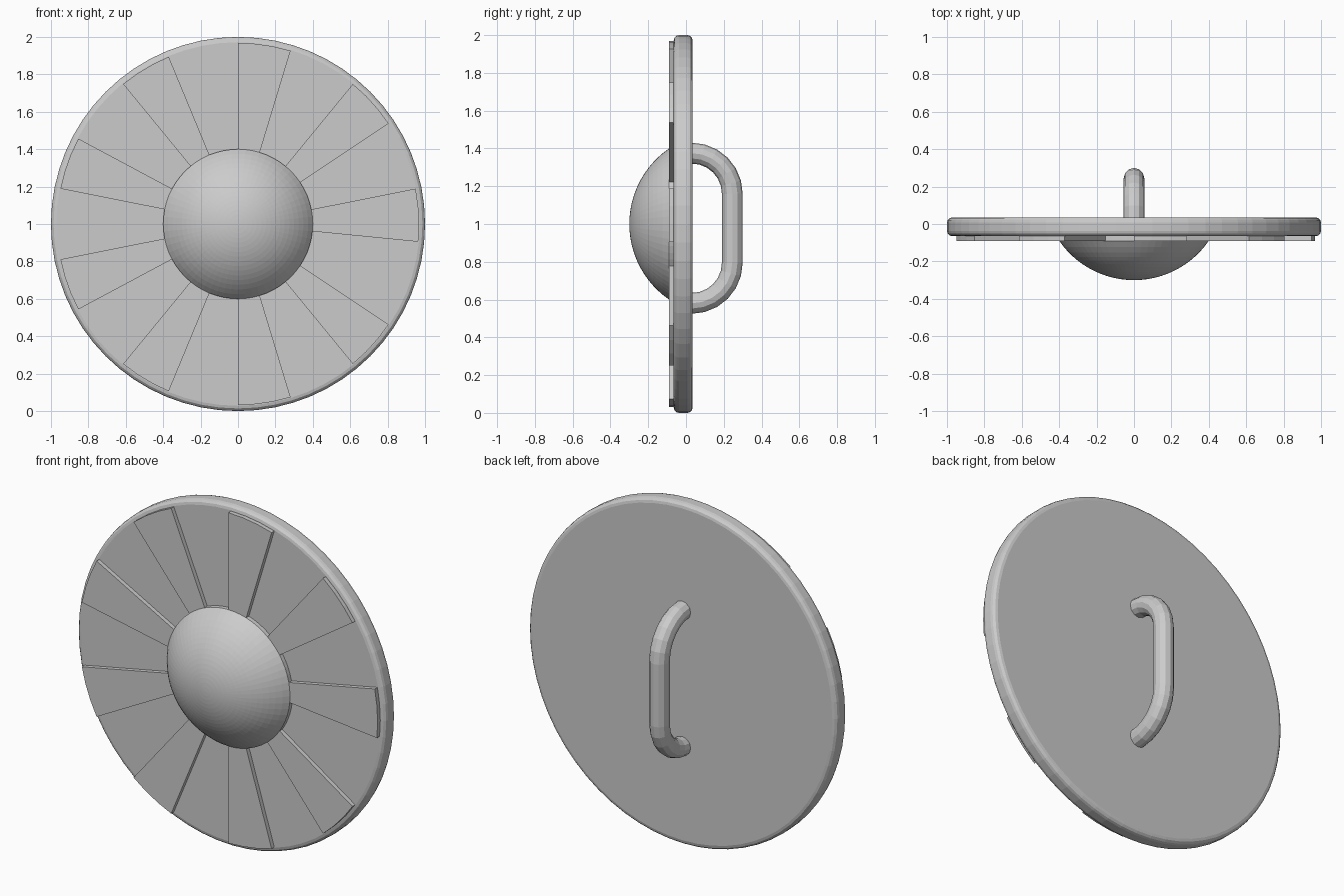
import bpy
import bmesh
from math import sin, cos, pi, sqrt

if "Cube" in bpy.data.objects:
    bpy.data.objects.remove(bpy.data.objects["Cube"])

SEG = 64          # sides of the disc
CZ = 1.0          # height of the disc centre

grey = bpy.data.materials.new("plain grey")
grey.diffuse_color = (0.6, 0.6, 0.6, 1)
grey.use_nodes = True
grey.node_tree.nodes["Principled BSDF"].inputs["Base Color"].default_value = grey.diffuse_color


def finish(name, bm):
    bmesh.ops.recalc_face_normals(bm, faces=bm.faces[:])
    me = bpy.data.meshes.new(name)
    bm.to_mesh(me)
    bm.free()
    me.materials.append(grey)
    ob = bpy.data.objects.new(name, me)
    bpy.context.collection.objects.link(ob)
    return ob


def ring_point(r, y, k):
    a = 2 * pi * k / SEG
    return (r * cos(a), y, CZ + r * sin(a))


def lathe(name, profile):
    """Spin (radius, y) points about the front-back axis and cap both ends."""
    bm = bmesh.new()
    rings = [[bm.verts.new(ring_point(r, y, k)) for k in range(SEG)] for r, y in profile]
    for a, b in zip(rings, rings[1:]):
        for k in range(SEG):
            n = (k + 1) % SEG
            bm.faces.new((a[k], a[n], b[n], b[k]))
    bm.faces.new(rings[0])
    bm.faces.new(rings[-1])
    return finish(name, bm)


# shield disc with rounded rim
front, back, rim = -0.065, 0.035, 0.028
prof = []
for i in range(4):
    t = i * pi / 6
    prof.append((1 - rim + rim * sin(t), front + rim - rim * cos(t)))
prof += [(r, front + back - y) for r, y in reversed(prof)]
lathe("shield_disc", prof)

# central dome: spherical cap with a short skirt down to the disc
edge_r, edge_y, tip_y = 0.40, -0.09, -0.30
h = edge_y - tip_y
R = (edge_r ** 2 + h ** 2) / (2 * h)
dome = [(edge_r, front + 0.01)]
for i in range(16):
    r = edge_r * (1 - i / 16)
    dome.append((r, tip_y + R - sqrt(R * R - r * r)))
dome.append((0.005, tip_y))
lathe("centre_dome", dome)

# nine raised wedge plates, each three disc sides wide
for n, start in enumerate((13, 6, -1, -9, -16, -23, -30, 27, 20)):
    bm = bmesh.new()
    outline = [(0.968, start + i) for i in range(4)] + [(0.39, start + 3 - i) for i in range(4)]
    f = [bm.verts.new(ring_point(r, -0.09, k)) for r, k in outline]
    b = [bm.verts.new(ring_point(r, front + 0.005, k)) for r, k in outline]
    bm.faces.new(f)
    bm.faces.new(b)
    for i in range(8):
        j = (i + 1) % 8
        bm.faces.new((f[i], f[j], b[j], b[i]))
    finish(f"wedge_plate_{n + 1}", bm)

# grip handle on the back: tube swept along a D-shaped path
bend, top, bottom, y0 = 0.215, 1.16, 0.795, 0.03
path = [(0.0, top + bend)]
path += [(y0 + bend * sin(i * pi / 12), top + bend * cos(i * pi / 12)) for i in range(7)]
path += [(y, top + bottom - z) for y, z in reversed(path)]
SIDES, TUBE = 12, 0.055
bm = bmesh.new()
rings = []
for i, (y, z) in enumerate(path):
    ya, za = path[max(i - 1, 0)]
    yb, zb = path[min(i + 1, len(path) - 1)]
    ty, tz = yb - ya, zb - za
    length = sqrt(ty * ty + tz * tz)
    ny, nz = -tz / length, ty / length
    rings.append([bm.verts.new((TUBE * cos(a), y + ny * TUBE * sin(a), z + nz * TUBE * sin(a)))
                  for a in (2 * pi * k / SIDES for k in range(SIDES))])
for a, b in zip(rings, rings[1:]):
    for k in range(SIDES):
        n = (k + 1) % SIDES
        bm.faces.new((a[k], a[n], b[n], b[k]))
bm.faces.new(rings[0])
bm.faces.new(rings[-1])
finish("grip_handle", bm)
